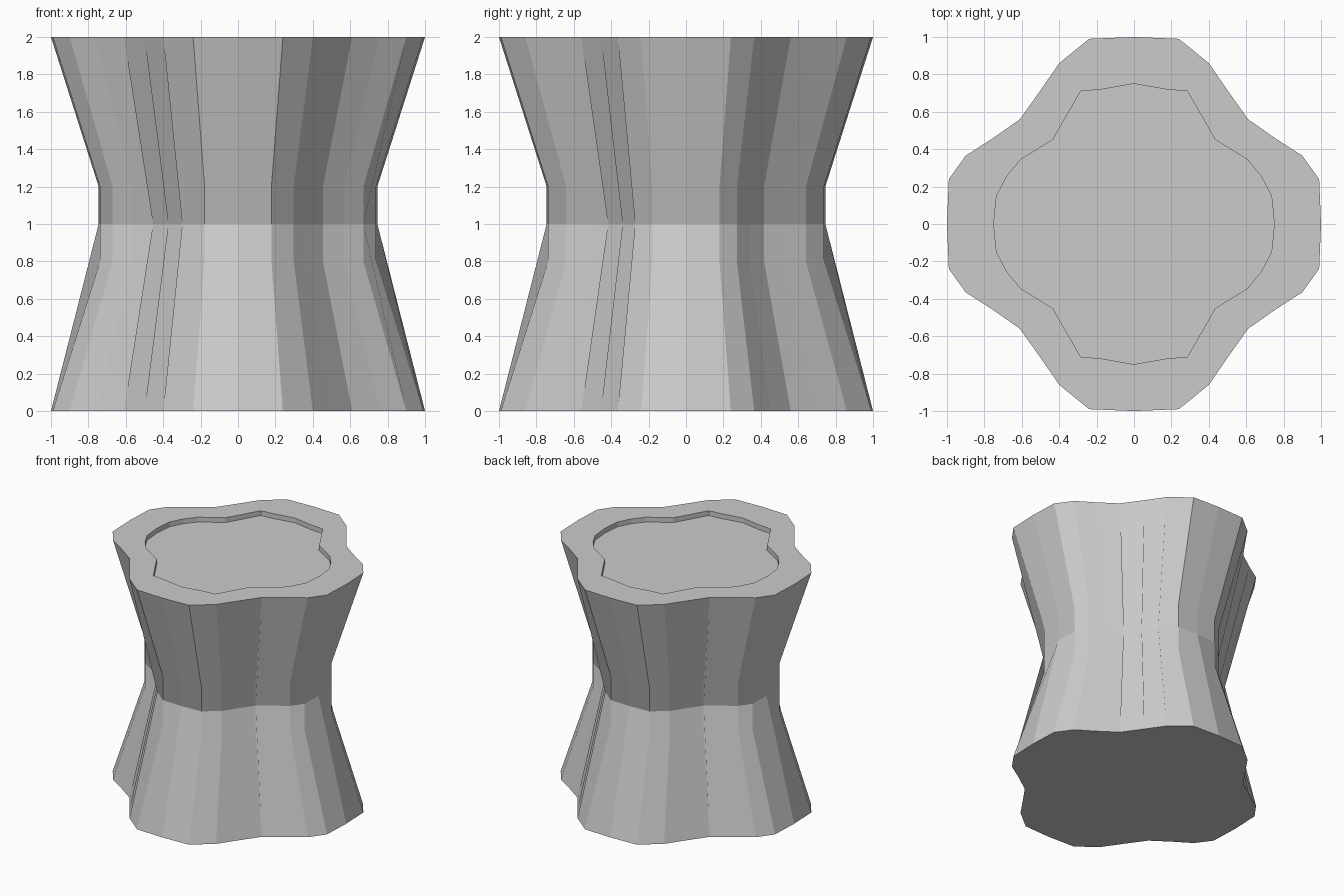
import bpy, bmesh

if "Cube" in bpy.data.objects:
    bpy.data.objects.remove(bpy.data.objects["Cube"])

# One quadrant of each outline, running from +y round to +x
OUTER = [(0, 1), (.24, .99), (.40, .86), (.50, .715), (.61, .56),
         (.76, .455), (.90, .365), (.99, .24), (1, 0)]
INNER = [(0, .75), (.17, .72), (.285, .71), (.36, .58), (.435, .45),
         (.605, .345), (.68, .255), (.735, .15), (.75, 0)]
WAIST = .745
RECESS = .04


def full_ring(q):
    """Mirror a quadrant into a closed 32-point outline."""
    return (q + [(x, -y) for x, y in q[-2::-1]]
            + [(-x, -y) for x, y in q[1:]]
            + [(-x, y) for x, y in q[-2:0:-1]])


bm = bmesh.new()


def ring(q, z, s=1):
    return [bm.verts.new((x * s, y * s, z)) for x, y in full_ring(q)]


def wall(a, b):
    n = len(a)
    for i in range(n):
        j = (i + 1) % n
        bm.faces.new((a[i], a[j], b[j], b[i]))


base = ring(OUTER, 0)
low = ring(OUTER, .8, WAIST)
mid = ring(OUTER, 1, WAIST)
high = ring(OUTER, 1.2, WAIST)
top = ring(OUTER, 2)
rim = ring(INNER, 2)
floor = ring(INNER, 2 - RECESS)

# Pinched side panels: one bent panel below and one above the waist
n = len(base)
for i in range(n):
    j = (i + 1) % n
    # the columns on the axes run straight below the waist
    left = [base[i], mid[i]] if i % 8 == 0 else [base[i], low[i], mid[i]]
    right = [mid[j], base[j]] if j % 8 == 0 else [mid[j], low[j], base[j]]
    bm.faces.new(left + right)
    bm.faces.new((mid[i], high[i], top[i], top[j], high[j], mid[j]))

# Rim, shallow recess and underside
wall(top, rim)
wall(rim, floor)
bm.faces.new(floor)
bm.faces.new(base)
bmesh.ops.delete(bm, geom=[v for v in bm.verts if not v.link_faces], context='VERTS')
bmesh.ops.recalc_face_normals(bm, faces=bm.faces[:])

mesh = bpy.data.meshes.new("pinched_stool")
bm.to_mesh(mesh)
bm.free()
bpy.context.collection.objects.link(bpy.data.objects.new("pinched_stool", mesh))
